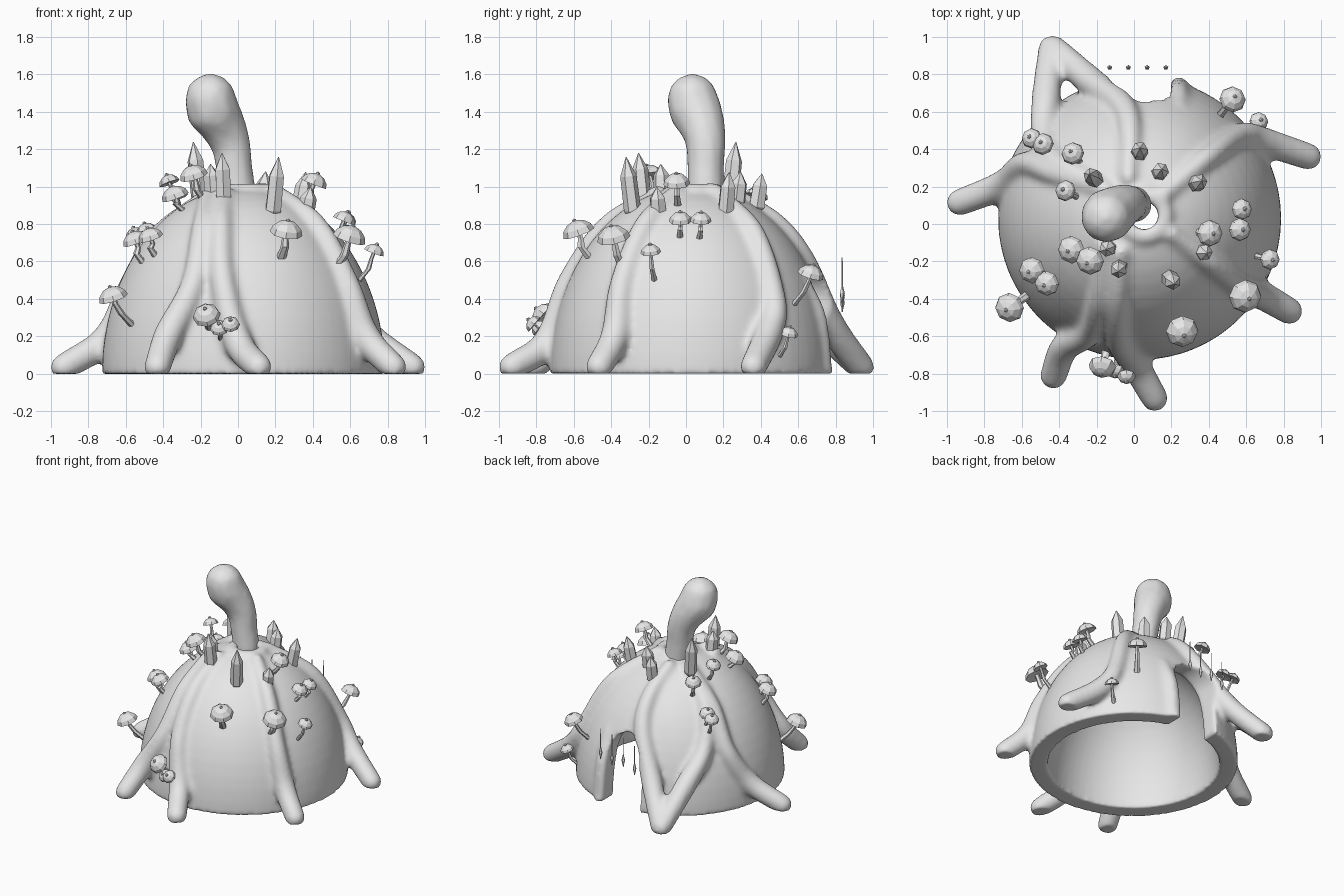
import bpy, bmesh, math, random
from mathutils import Vector, Matrix

random.seed(3)
scene = bpy.context.scene
if "Cube" in bpy.data.objects:
    bpy.data.objects.remove(bpy.data.objects["Cube"])

stone = bpy.data.materials.new("plain grey")
stone.use_nodes = True
GREY = (0.8, 0.8, 0.8, 1)
stone.diffuse_color = GREY
stone.node_tree.nodes["Principled BSDF"].inputs["Base Color"].default_value = GREY

CENTRE = Vector((0.03, 0.03, 0))
RADII = Vector((0.757, 0.757, 1.0))
UP = Vector((0, 0, 1))


def finish(name, bm):
    mesh = bpy.data.meshes.new(name)
    bmesh.ops.recalc_face_normals(bm, faces=bm.faces)
    bm.to_mesh(mesh)
    bm.free()
    obj = bpy.data.objects.new(name, mesh)
    obj.data.materials.append(stone)
    scene.collection.objects.link(obj)
    return obj


def activate(obj):
    bpy.ops.object.select_all(action='DESELECT')
    obj.select_set(True)
    bpy.context.view_layer.objects.active = obj


def on_dome(p):
    """Push a point along its ray onto the dome surface."""
    d = Vector(p) - CENTRE
    return CENTRE + d / Vector((d.x / RADII.x, d.y / RADII.y, d.z / RADII.z)).length


def dome_height(x, y):
    return math.sqrt(max(0, 1 - ((x - CENTRE.x) ** 2 + (y - CENTRE.y) ** 2) / RADII.x ** 2))


def spline(pts, steps):
    """Catmull-Rom samples through the points."""
    pts = [Vector(p) for p in pts]
    pts = [2 * pts[0] - pts[1]] + pts + [2 * pts[-1] - pts[-2]]
    out = []
    for a, b, c, d in zip(pts, pts[1:], pts[2:], pts[3:]):
        for i in range(steps):
            t = i / steps
            out.append(0.5 * (2 * b + (c - a) * t + (2 * a - 5 * b + 4 * c - d) * t ** 2
                              + (3 * b - a - 3 * c + d) * t ** 3))
    return out + [pts[-2]]


def strand(bm, pts, radii, steps=12):
    """Chain of overlapping balls, to be fused by a remesh."""
    path = spline(pts, steps)
    for i, p in enumerate(path):
        k, t = divmod(i / steps, 1)
        r0, r1 = radii[int(k)], radii[min(int(k) + 1, len(radii) - 1)]
        bmesh.ops.create_icosphere(bm, subdivisions=2, radius=r0 + (r1 - r0) * t,
                                   matrix=Matrix.Translation(p))


def ball(bm, centre, radii, seg=64):
    bmesh.ops.create_uvsphere(bm, u_segments=seg, v_segments=seg // 2, radius=1,
                              matrix=Matrix.Translation(centre) @ Matrix.Diagonal((*radii, 1)))


def fuse(obj, voxel, rounds):
    m = obj.modifiers.new("fuse", 'REMESH')
    m.mode, m.voxel_size = 'VOXEL', voxel
    s = obj.modifiers.new("soften", 'SMOOTH')
    s.iterations, s.factor = rounds, 0.5
    activate(obj)
    for name in ("fuse", "soften"):
        bpy.ops.object.modifier_apply(modifier=name)


def cut(obj, bm):
    cutter = finish("cutter", bm)
    cutter.hide_render = True
    m = obj.modifiers.new("cut", 'BOOLEAN')
    m.operation, m.object, m.solver = 'DIFFERENCE', cutter, 'EXACT'
    activate(obj)
    bpy.ops.object.modifier_apply(modifier="cut")
    bpy.data.objects.remove(cutter)


# Dome with roots running down its sides to splayed feet
bm = bmesh.new()
ball(bm, CENTRE, RADII)
roots = [
    [(-.07, -.15), (-.09, -.42), (-.08, -.62), (0, -.74, .17), (.11, -.93, .035)],
    [(-.16, -.12), (-.19, -.4), (-.24, -.58), (-.37, -.66, .21), (-.43, -.81, .035)],
    [(.2, -.05), (.42, -.22), (.58, -.34), (.68, -.38, .2), (.83, -.465, .035)],
    [(.15, .15), (.4, .36), (.57, .47), (.69, .44, .21), (.93, .36, .035)],
    [(-.15, .18), (-.42, .27), (-.58, .32), (-.7, .21, .19), (-.93, .115, .035)],
    [(-.03, .25), (-.02, .48), (-.06, .63), (-.24, .77, .27), (-.43, .935, .035)],
    [(-.2, .22), (-.4, .32), (-.48, .46), (-.47, .67, .28), (-.44, .935, .035)],
]
for path in roots:
    strand(bm, [(*p, dome_height(*p)) if len(p) == 2 else p for p in path],
           [.05, .062, .07, .082, .076])
# Slight swelling beside the doorway
strand(bm, [(.24, .62, .5), (.24, .7, .3), (.24, .73, 0)], [.04, .055, .06])
# Rim round the chimney hole
HOLE = Vector((.055, .045, .97))
ring = [HOLE + Vector((math.cos(a), math.sin(a), 0)) * .11
        for a in [i * math.tau / 8 for i in range(9)]]
strand(bm, ring, [.052] * 9, 4)
dome = finish("dome_house", bm)
fuse(dome, 0.016, 6)

# Hollow inside, chimney hole, arched doorway at the back, flat base
bm = bmesh.new()
ball(bm, CENTRE, (.62, .62, .88))
cut(dome, bm)
bm = bmesh.new()
bmesh.ops.create_cone(bm, cap_ends=True, segments=32, radius1=.075, radius2=.075, depth=.5,
                      matrix=Matrix.Translation(HOLE))
cut(dome, bm)
bm = bmesh.new()
arch = [(-.12, -.2), (.2, -.2)] + [(.035 + .16 * math.cos(a), .38 + .17 * math.sin(a))
                                  for a in [i * math.pi / 14 for i in range(15)]]
face = bm.faces.new([bm.verts.new((x, .4, z)) for x, z in arch])
new = bmesh.ops.extrude_face_region(bm, geom=[face])["geom"]
bmesh.ops.translate(bm, vec=(0, .6, 0), verts=[v for v in new if isinstance(v, bmesh.types.BMVert)])
cut(dome, bm)
bm = bmesh.new()
bmesh.ops.create_cube(bm, size=3, matrix=Matrix.Translation((0, 0, -1.5)))
cut(dome, bm)
# Soften the cut edges into rounded lips
fuse(dome, 0.015, 8)
activate(dome)
bpy.ops.object.shade_smooth()

# Plume rising from the chimney
bm = bmesh.new()
strand(bm, [(0, .105, .97), (-.02, .105, 1.1), (-.04, .105, 1.23), (-.085, .085, 1.33),
            (-.135, .05, 1.41), (-.148, .035, 1.47)],
       [.1, .1, .108, .125, .145, .137])
plume = finish("smoke_plume", bm)
fuse(plume, 0.02, 4)
activate(plume)
bpy.ops.object.shade_smooth()


def mushroom(name, x, y, z, r, lean=0.4, drop=0.12):
    """Faceted cap with a small knob on a bent stem rooted in the dome."""
    out = Vector((x, y, 0)).normalized()
    axis = (UP + out * lean).normalized()
    top = Vector((x, y, z))
    turn = Matrix.Translation(top) @ UP.rotation_difference(axis).to_matrix().to_4x4()
    bm = bmesh.new()
    rings = []
    for s, h in [(.25, -.2), (1, -.25), (.88, .12), (.55, .43), (.15, .57)]:
        rings.append([bm.verts.new(turn @ Vector((r * s * math.cos(i * math.tau / 8),
                                                  r * s * math.sin(i * math.tau / 8), r * h)))
                      for i in range(8)])
    for low, high in zip(rings, rings[1:]):
        for i in range(8):
            bm.faces.new((low[i], low[i - 1], high[i - 1], high[i]))
    bm.faces.new(rings[0])
    bm.faces.new(rings[-1])
    bmesh.ops.create_icosphere(bm, subdivisions=1, radius=.013,
                               matrix=turn @ Matrix.Translation((0, 0, r * .57)))
    # stem
    foot = on_dome(top - UP * (drop + z * .08) - out * .08)
    knee = top.lerp(foot, .6) + out * .01
    path = [top, top - axis * .05, knee, foot - out * .02]
    widths = [r * .18, r * .2, r * .26, r * .32]
    loops = [[bm.verts.new(p + Vector((math.cos(i * math.tau / 6), math.sin(i * math.tau / 6),
                                       0)) * w) for i in range(6)] for p, w in zip(path, widths)]
    for low, high in zip(loops, loops[1:]):
        for i in range(6):
            bm.faces.new((low[i - 1], low[i], high[i], high[i - 1]))
    finish(name, bm)


spots = [(.41, -.05, 1.03, .072), (.58, .08, .83, .057), (.57, -.03, .83, .062), (.73, -.19, .66, .055),
         (.6, -.39, .74, .09), (.26, -.58, .77, .088), (-.67, -.45, .42, .08), (-.55, -.25, .72, .072),
         (-.47, -.32, .74, .068), (-.34, -.14, .96, .075), (-.24, -.2, 1.07, .077),
         (-.37, .18, 1.03, .057), (-.33, .38, .96, .062), (-.55, .46, .75, .055),
         (-.49, .43, .77, .06), (.53, .67, .54, .072), (.67, .55, .22, .052)]
for i, spot in enumerate(spots):
    mushroom(f"mushroom_{i + 1}", *spot)
for i, spot in enumerate([(-.17, -.77, .32, .075), (-.1, -.79, .25, .05), (-.04, -.82, .27, .05)]):
    mushroom(f"front_mushroom_{i + 1}", *spot, lean=1.2, drop=.06)

# Hexagonal crystals round the chimney: x, y, bottom, top
for i, (x, y, low, high) in enumerate([
        (-.22, .25, .9, 1.24), (.03, .39, .86, 1.07), (.14, .28, .87, 1.08), (.34, .22, .82, 1.08),
        (.37, -.15, .8, 1.0), (.2, -.3, .82, 1.16), (-.08, -.24, .89, 1.18), (-.14, -.13, .92, 1.12)]):
    bm = bmesh.new()
    r, mid, tall = .046, (low + high) / 2, high - low
    place = (Matrix.Translation((x, y, mid)) @ Matrix.Rotation(x * .5, 4, 'Y')
             @ Matrix.Rotation(-y * .4, 4, 'X') @ Matrix.Rotation(random.random(), 4, 'Z'))
    for r1, r2, z0, z1 in [(r * .5, r, -.5, -.35), (r, r * .95, -.35, .2), (r * .95, .002, .2, .5)]:
        bmesh.ops.create_cone(bm, cap_ends=True, segments=6, radius1=r1, radius2=r2,
                              depth=(z1 - z0) * tall,
                              matrix=place @ Matrix.Translation((0, 0, (z0 + z1) / 2 * tall)))
    finish(f"crystal_{i + 1}", bm)

# Thin vines with leaf tips hanging in front of the doorway
for i, (x, top, low) in enumerate([(-.13, .56, .33), (-.03, .6, .37), (.07, .6, .36), (.17, .62, .38)]):
    bm = bmesh.new()
    for r1, r2, z0, z1 in [(.004, .003, low, top), (.002, .014, low, low + .05),
                           (.014, .002, low + .05, low + .1)]:
        bmesh.ops.create_cone(bm, cap_ends=True, segments=5, radius1=r1, radius2=r2, depth=z1 - z0,
                              matrix=Matrix.Translation((x, .835, (z0 + z1) / 2)))
    finish(f"door_vine_{i + 1}", bm)
